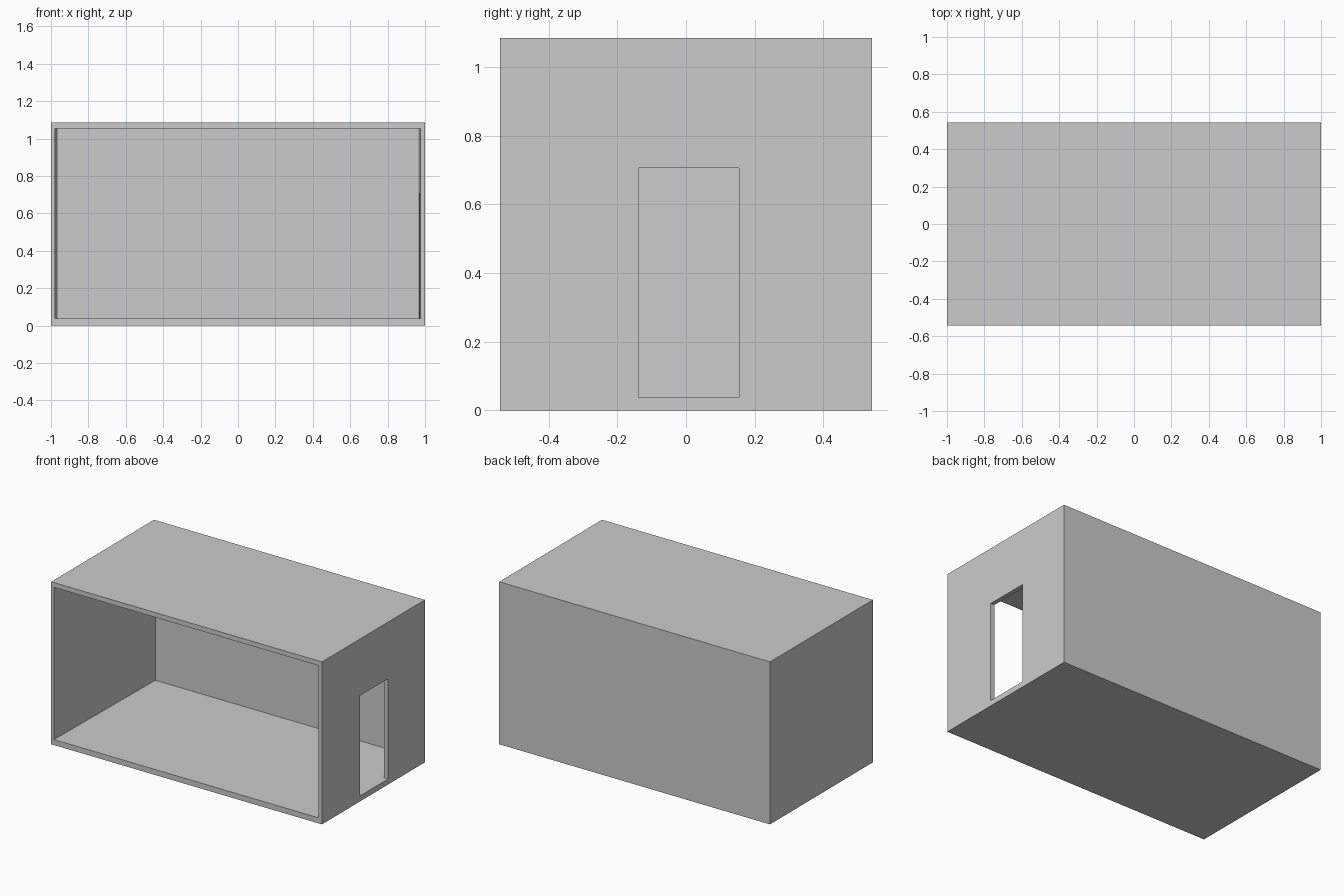
import bpy, bmesh

if "Cube" in bpy.data.objects:
    bpy.data.objects.remove(bpy.data.objects["Cube"])

W, D, H = 1.0, 0.542, 1.085   # half width, half depth, height
FLOOR, CEIL = 0.037, 1.053


def prism(name, front, back, y0, y1):
    """Box whose front (y0) and back (y1) rectangles are (xmin, xmax, zmin, zmax)."""
    bm = bmesh.new()
    rings = []
    for (xa, xb, za, zb), y in ((front, y0), (back, y1)):
        rings.append([bm.verts.new((x, y, z)) for x, z in
                      ((xa, za), (xb, za), (xb, zb), (xa, zb))])
    a, b = rings
    bm.faces.new(a)
    bm.faces.new(b[::-1])
    for i in range(4):
        j = (i + 1) % 4
        bm.faces.new((a[j], a[i], b[i], b[j]))
    bmesh.ops.recalc_face_normals(bm, faces=bm.faces)
    mesh = bpy.data.meshes.new(name)
    bm.to_mesh(mesh)
    bm.free()
    ob = bpy.data.objects.new(name, mesh)
    bpy.context.collection.objects.link(ob)
    return ob


def cut(target, cutter):
    mod = target.modifiers.new(cutter.name, 'BOOLEAN')
    mod.operation = 'DIFFERENCE'
    mod.solver = 'EXACT'
    mod.object = cutter
    cutter.hide_render = True
    bpy.context.view_layer.objects.active = target
    bpy.ops.object.modifier_apply(modifier=mod.name)
    bpy.data.objects.remove(cutter)


# Outer room block
outer = (-W, W, 0, H)
room = prism("room_shell", outer, outer, -D, D)

# Interior, open at the front, side walls thickening slightly to the back
cut(room, prism("interior_cutter", (-0.98, 0.975, FLOOR, CEIL),
                (-0.964, 0.966, FLOOR, CEIL), -D - 0.02, D - 0.037))

# Doorway through the right wall, level with the floor
door = (0.8, 1.1, FLOOR, 0.706)
cut(room, prism("doorway_cutter", door, door, -0.139, 0.155))
